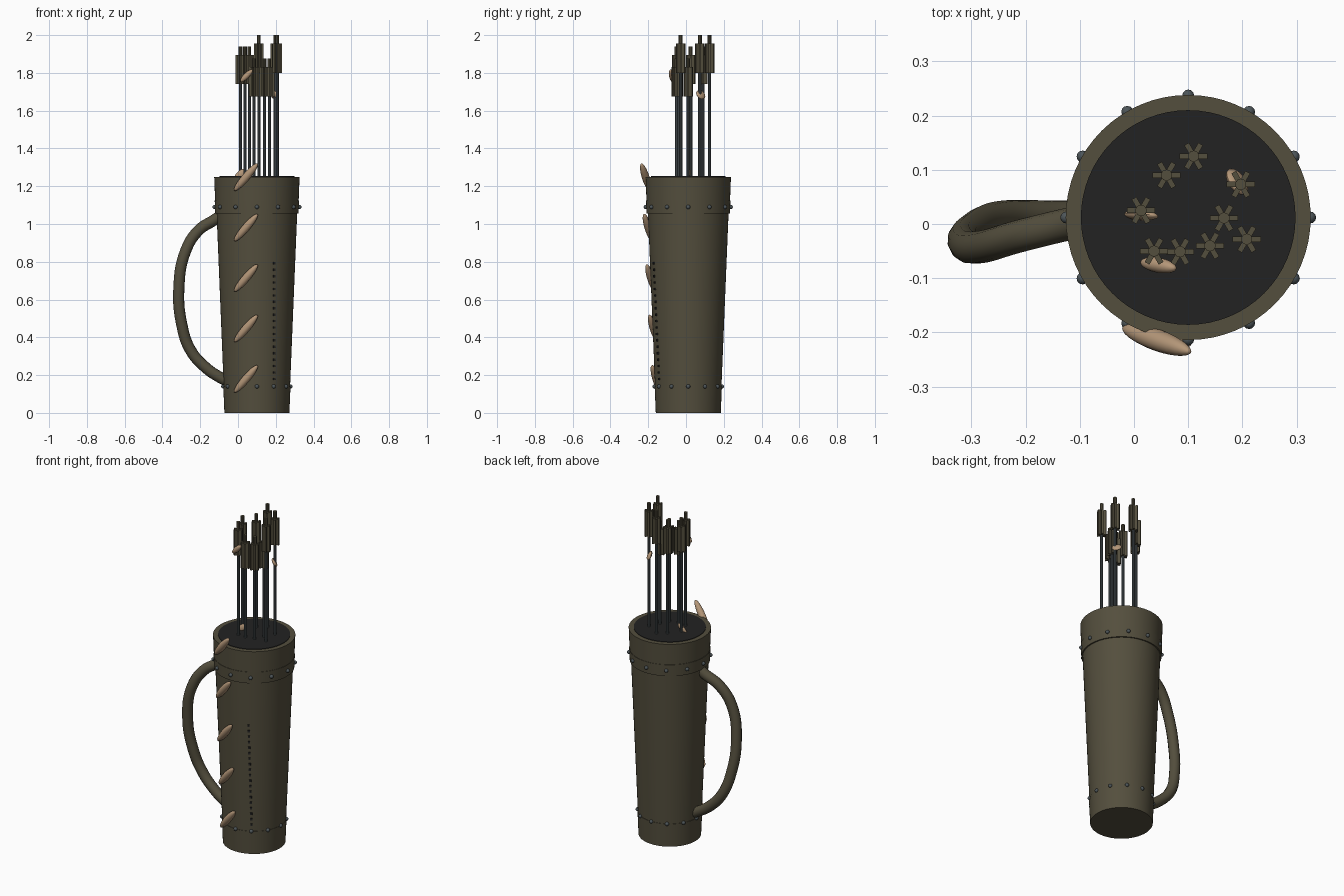
import bpy, bmesh, math
from mathutils import Vector, Matrix

if "Cube" in bpy.data.objects:
    bpy.data.objects.remove(bpy.data.objects["Cube"])

CX, CY = 0.10, 0.012   # axis of the quiver body

def mat(name, rgb):
    m = bpy.data.materials.new(name)
    m.diffuse_color = (*rgb, 1)
    m.use_nodes = True
    m.node_tree.nodes["Principled BSDF"].inputs["Base Color"].default_value = m.diffuse_color
    return m

LEATHER = mat("olive leather", (0.088, 0.077, 0.047))
DARK = mat("dark lining", (0.016, 0.016, 0.016))
STEEL = mat("slate grey", (0.075, 0.092, 0.10))
TAN = mat("tan lacing", (0.46, 0.31, 0.19))

def finish(name, bm, material, smooth=True):
    bmesh.ops.recalc_face_normals(bm, faces=bm.faces)
    me = bpy.data.meshes.new(name)
    bm.to_mesh(me)
    bm.free()
    me.materials.append(material)
    ob = bpy.data.objects.new(name, me)
    bpy.context.collection.objects.link(ob)
    if smooth:
        bpy.ops.object.select_all(action='DESELECT')
        bpy.context.view_layer.objects.active = ob
        ob.select_set(True)
        bpy.ops.object.shade_smooth_by_angle(angle=math.radians(35))
    return ob

def lathe(name, profile, material, n=64):
    """Closed solid of revolution; the profile starts and ends with a capped ring."""
    bm = bmesh.new()
    rings = [[bm.verts.new((CX + r * math.cos(2 * math.pi * i / n),
                            CY + r * math.sin(2 * math.pi * i / n), z))
              for i in range(n)] for r, z in profile]
    for a, b in zip(rings, rings[1:]):
        for i in range(n):
            j = (i + 1) % n
            bm.faces.new((a[i], a[j], b[j], b[i]))
    bm.faces.new(rings[0])
    bm.faces.new(rings[-1])
    return finish(name, bm, material)

def add_cyl(bm, x, y, z0, z1, r, n=10):
    bmesh.ops.create_cone(bm, cap_ends=True, segments=n, radius1=r, radius2=r, depth=z1 - z0,
                          matrix=Matrix.Translation((x, y, (z0 + z1) / 2)))

def body_r(z):
    return 0.170 + 0.041 * z

# Tapered body, collar, base band and lining
lathe("quiver_body", [(0.170, 0), (body_r(1.24), 1.24)], LEATHER)
lathe("base_band", [(0.172, 0), (0.178, 0.14)], LEATHER)
lathe("collar", [(0.212, 1.055), (0.219, 1.06), (0.221, 1.12), (0.226, 1.25)], LEATHER)
lathe("collar_trim", [(0.2205, 1.055), (0.2235, 1.125)], LEATHER)
lathe("inner_lining", [(0.198, 1.2), (0.198, 1.253)], DARK)

# Rivet rows
for name, z, r in (("upper_rivets", 1.09, 0.225), ("lower_rivets", 0.14, 0.178)):
    bm = bmesh.new()
    for k in range(12):
        a = k * math.pi / 6
        bmesh.ops.create_uvsphere(bm, u_segments=12, v_segments=8, radius=0.011,
            matrix=Matrix.Translation((CX + r * math.cos(a), CY + r * math.sin(a), z)))
    finish(name, bm, STEEL)

# Stitched seam on the front
bm = bmesh.new()
for k in range(19):
    z = 0.18 + k * 0.034
    x = 0.19
    y = CY - math.sqrt(body_r(z) ** 2 - (x - CX) ** 2)
    bmesh.ops.create_cube(bm, size=1, matrix=Matrix.Translation((x, y, z))
                          @ Matrix.Rotation(0.48, 4, 'Z') @ Matrix.Diagonal((0.012, 0.012, 0.012, 1)))
finish("seam_stitches", bm, DARK, False)

# Carrying handle: a swept tube
path = [(-0.06, 0.012, 1.07), (-0.12, 0.0, 1.025), (-0.21, -0.022, 0.965), (-0.28, -0.042, 0.85),
        (-0.313, -0.035, 0.66), (-0.298, -0.01, 0.47), (-0.25, 0.012, 0.33),
        (-0.165, 0.014, 0.235), (-0.09, 0.013, 0.185), (-0.04, 0.012, 0.16)]
cu = bpy.data.curves.new("handle", 'CURVE')
cu.dimensions = '3D'
cu.bevel_depth = 0.03
cu.bevel_resolution = 4
cu.use_fill_caps = True
sp = cu.splines.new('BEZIER')
sp.bezier_points.add(len(path) - 1)
for bp, p in zip(sp.bezier_points, path):
    bp.co = p
    bp.handle_left_type = bp.handle_right_type = 'AUTO'
cu.materials.append(LEATHER)
bpy.context.collection.objects.link(bpy.data.objects.new("handle", cu))

# Arrows: x, y, top
arrows = [(0.11, 0.125, 2.0), (0.06, 0.09, 1.94), (0.197, 0.073, 2.0), (0.013, 0.025, 1.94),
          (0.166, 0.011, 1.875), (0.208, -0.028, 2.0), (0.14, -0.04, 1.875),
          (0.085, -0.051, 1.875), (0.037, -0.05, 1.94)]
shafts, fletch = bmesh.new(), bmesh.new()
for x, y, top in arrows:
    add_cyl(shafts, x, y, 1.2, top - 0.06, 0.0085)
    add_cyl(fletch, x, y, top - 0.2, top, 0.0105)
    for k in range(3):   # three crossed plates make six vanes
        bmesh.ops.create_cube(fletch, size=1, matrix=Matrix.Translation((x, y, top - 0.1225))
            @ Matrix.Rotation(k * math.pi / 3, 4, 'Z') @ Matrix.Diagonal((0.052, 0.010, 0.155, 1)))
finish("arrow_shafts", shafts, STEEL)
finish("arrow_fletchings", fletch, LEATHER)

# Tan lacing: slim spindles laid diagonally
def spindle(name, centre, direction, half_len, w, d):
    bm = bmesh.new()
    t = Vector(direction).normalized()
    out = Vector((-0.3, -1, 0))
    side = t.cross(out).normalized()
    out = side.cross(t).normalized()
    rot = Matrix((side, out, t)).transposed().to_4x4()
    bmesh.ops.create_uvsphere(bm, u_segments=16, v_segments=12, radius=1,
        matrix=Matrix.Translation(centre) @ rot @ Matrix.Diagonal((w, d, half_len, 1)))
    finish(name, bm, TAN)

for k in range(5):
    z = 0.18 + k * 0.267
    y = CY - math.sqrt(body_r(z) ** 2 - 0.06 ** 2) - 0.003 - 0.0025 * k
    spindle("lacing_%d" % (k + 1), (0.042, y, z), (0.125, -0.045, 0.145), 0.097, 0.021, 0.02)
spindle("lacing_upper", (0.045, -0.076, 1.785), (0.065, -0.012, 0.065), 0.045, 0.015, 0.014)
spindle("lacing_back", (0.19, 0.078, 1.685), (0.008, -0.02, 0.012), 0.028, 0.026, 0.011)
spindle("lacing_mouth", (0.013, 0.016, 1.265), (0.05, -0.002, 0.04), 0.038, 0.018, 0.009)
